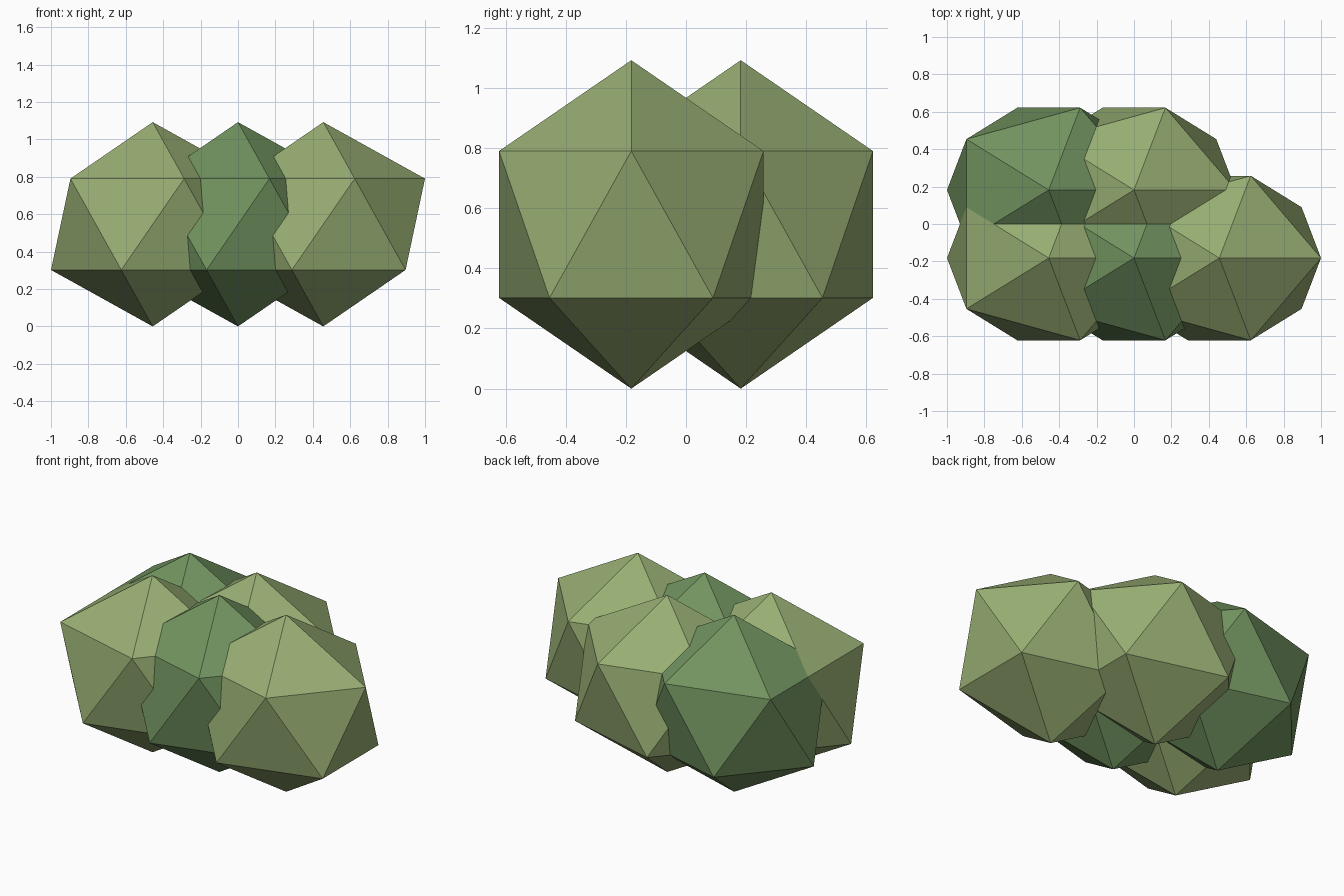
import bpy

if "Cube" in bpy.data.objects:
    bpy.data.objects.remove(bpy.data.objects["Cube"])

def material(name, color):
    m = bpy.data.materials.new(name)
    m.diffuse_color = (*color, 1)
    m.use_nodes = True
    m.node_tree.nodes["Principled BSDF"].inputs["Base Color"].default_value = m.diffuse_color
    return m

light = material("light_leaf", (0.31, 0.42, 0.17))
dark = material("dark_leaf", (0.165, 0.29, 0.115))

SIZE = (0.608, 0.517, 0.546)   # half-size scale of one clump
DX, DY = 0.456, 0.182          # clump spacing

# Bush clumps: 3 along the front row, 2 along the back row, alternating shades
cells = [(-1, -1), (0, -1), (1, -1), (-1, 1), (0, 1)]
for i, (cx, cy) in enumerate(cells):
    bpy.ops.mesh.primitive_ico_sphere_add(
        subdivisions=1, radius=1, location=(cx * DX, cy * DY, SIZE[2]))
    clump = bpy.context.object
    clump.name = f"bush_clump_{i + 1}"
    clump.scale = SIZE
    bpy.ops.object.transform_apply(location=False, rotation=False, scale=True)
    clump.data.materials.append(dark if (cx, cy) in ((0, -1), (-1, 1)) else light)
